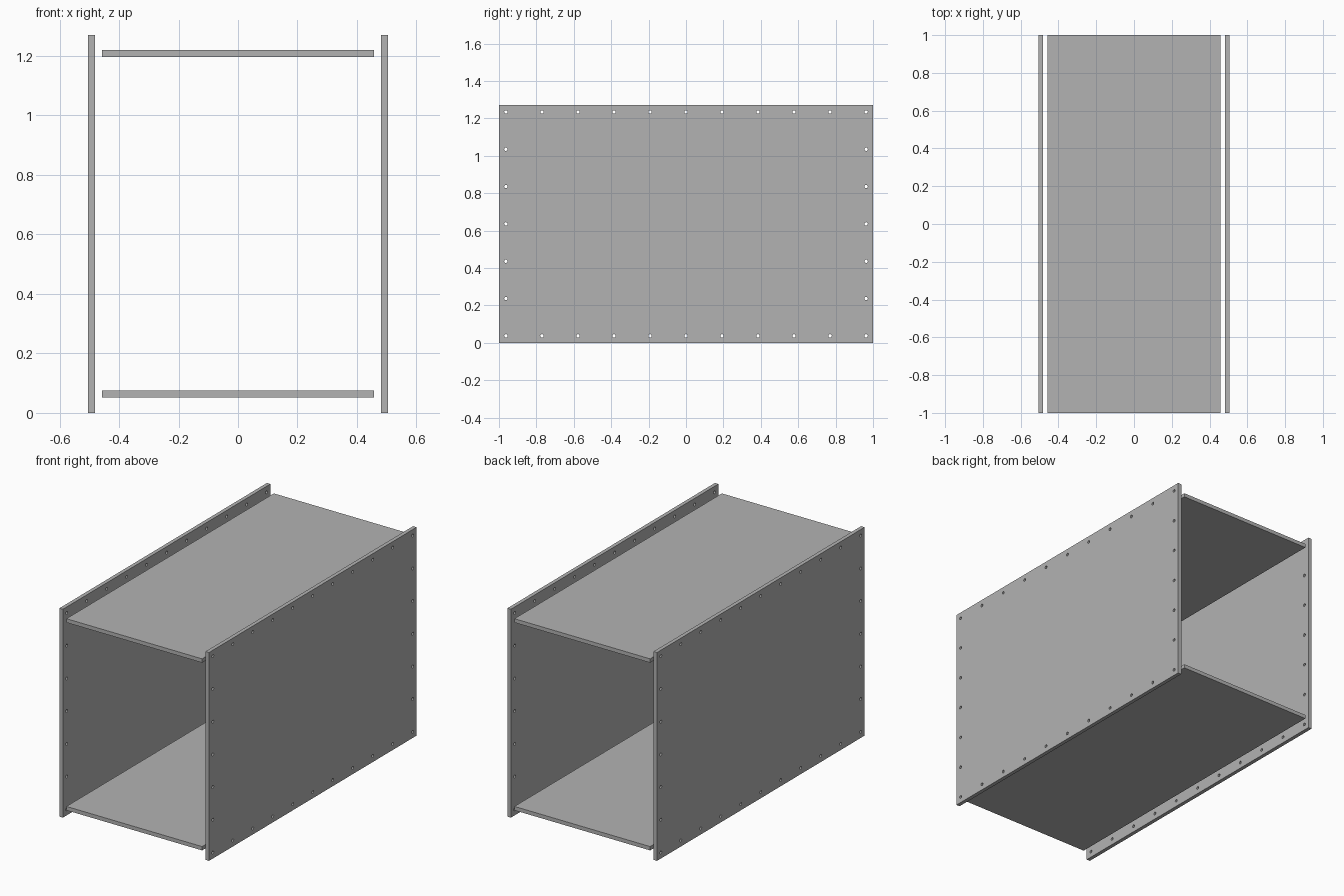
import bpy
import bmesh
from mathutils import Matrix, Vector

cube = bpy.data.objects.get("Cube")
if cube:
    bpy.data.objects.remove(cube, do_unlink=True)

LENGTH, HEIGHT, THICK = 2.0, 1.271, 0.0235
SIDE_X = 0.493        # centre of each side panel
SHELF_WIDTH = 0.916
SHELF_INSET = 0.063   # shelf centre from the panel's edge
HOLE_R, HOLE_INSET = 0.009, 0.037
COLS, ROWS = 11, 7

grey = bpy.data.materials.new("panel_grey")
grey.use_nodes = True
colour = (0.45, 0.45, 0.45, 1)
grey.diffuse_color = colour
grey.node_tree.nodes["Principled BSDF"].inputs["Base Color"].default_value = colour


def make_object(name, bm, location):
    mesh = bpy.data.meshes.new(name)
    bm.to_mesh(mesh)
    bm.free()
    mesh.materials.append(grey)
    obj = bpy.data.objects.new(name, mesh)
    obj.location = location
    bpy.context.collection.objects.link(obj)
    return obj


def panel(name, size, location):
    bm = bmesh.new()
    bmesh.ops.create_cube(bm, size=1)
    bmesh.ops.scale(bm, vec=size, verts=bm.verts)
    return make_object(name, bm, location)


def hole_cutter(location):
    """Pegs along the border of a side panel, pointing along x."""
    bm = bmesh.new()
    span_y, span_z = LENGTH - 2 * HOLE_INSET, HEIGHT - 2 * HOLE_INSET
    for i in range(COLS):
        for j in range(ROWS):
            if i in (0, COLS - 1) or j in (0, ROWS - 1):
                pos = Vector((0, (i / (COLS - 1) - 0.5) * span_y,
                              (j / (ROWS - 1) - 0.5) * span_z))
                turn = Matrix.Rotation(1.5707963, 4, 'Y')
                bmesh.ops.create_cone(bm, cap_ends=True, segments=16,
                                      radius1=HOLE_R, radius2=HOLE_R, depth=4 * THICK,
                                      matrix=Matrix.Translation(pos) @ turn)
    cutter = make_object("hole_cutter", bm, location)
    cutter.hide_render = True
    return cutter


# Side panels, drilled around the border
for name, side in (("left_panel", 1), ("right_panel", -1)):
    centre = (side * SIDE_X, 0, HEIGHT / 2)
    obj = panel(name, (THICK, LENGTH, HEIGHT), centre)
    cutter = hole_cutter(centre)
    mod = obj.modifiers.new("holes", 'BOOLEAN')
    mod.operation = 'DIFFERENCE'
    mod.solver = 'EXACT'
    mod.object = cutter
    bpy.context.view_layer.objects.active = obj
    bpy.ops.object.modifier_apply(modifier=mod.name)
    bpy.data.objects.remove(cutter, do_unlink=True)

# Horizontal panels, standing clear of the sides
for name, z in (("bottom_panel", SHELF_INSET), ("top_panel", HEIGHT - SHELF_INSET)):
    panel(name, (SHELF_WIDTH, LENGTH, THICK), (0, 0, z))
